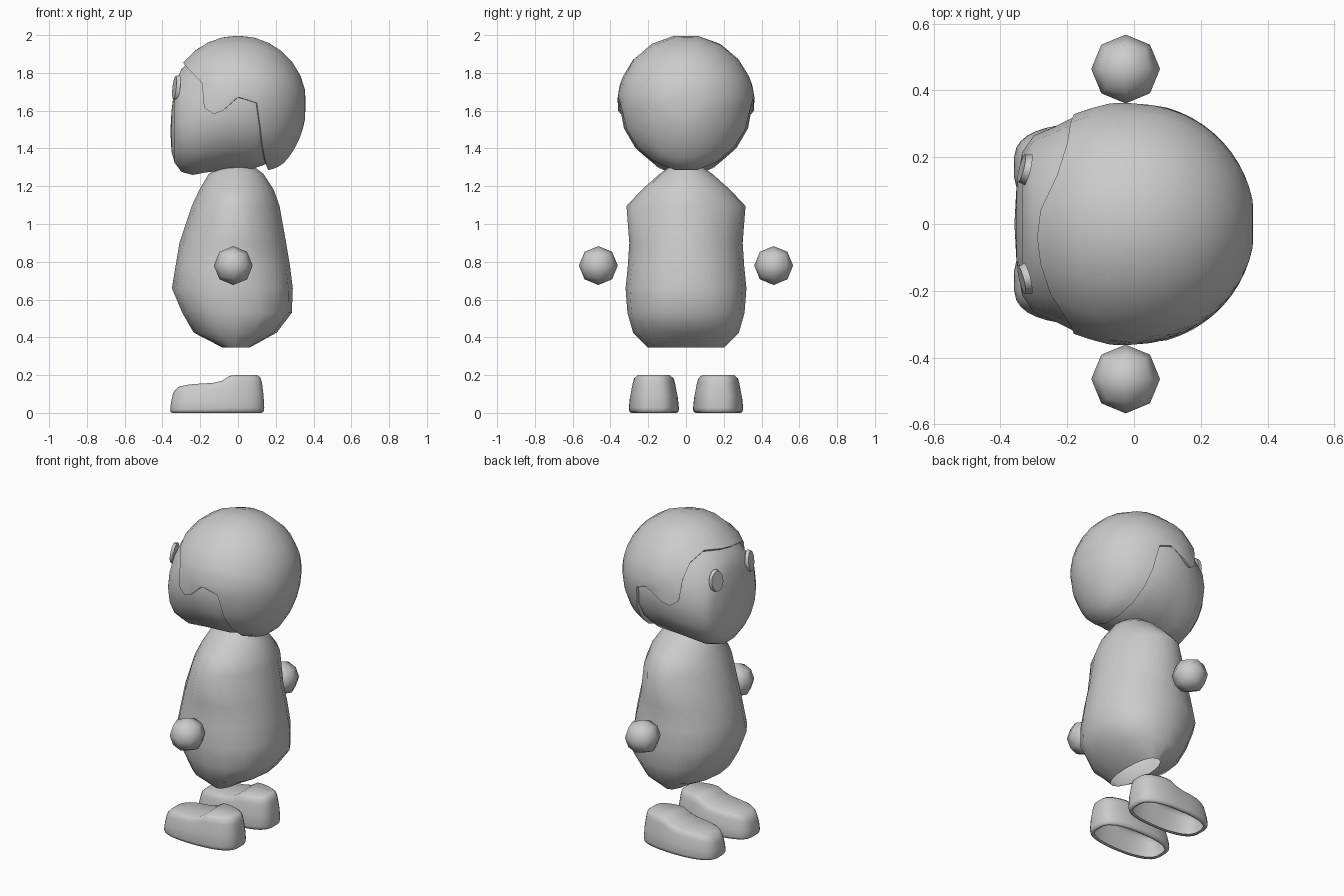
import bpy, bmesh, math
from mathutils import Vector, Matrix

cube = bpy.data.objects.get("Cube")
if cube:
    bpy.data.objects.remove(cube)

grey = bpy.data.materials.new("plain grey")
grey.use_nodes = True
grey.diffuse_color = (0.6, 0.6, 0.6, 1)
grey.node_tree.nodes["Principled BSDF"].inputs["Base Color"].default_value = (0.6, 0.6, 0.6, 1)


def finish(name, bm, angle=60):
    """Turn a bmesh into a smooth-shaded grey object."""
    bmesh.ops.recalc_face_normals(bm, faces=bm.faces)
    mesh = bpy.data.meshes.new(name)
    bm.to_mesh(mesh)
    bm.free()
    mesh.materials.append(grey)
    ob = bpy.data.objects.new(name, mesh)
    bpy.context.collection.objects.link(ob)
    bpy.ops.object.select_all(action='DESELECT')
    ob.select_set(True)
    bpy.context.view_layer.objects.active = ob
    bpy.ops.object.shade_smooth_by_angle(angle=math.radians(angle))


def loft(rings):
    """Skin a list of closed point rings; returns the bmesh and its vertex rings."""
    bm = bmesh.new()
    rows = [[bm.verts.new(p) for p in ring] for ring in rings]
    n = len(rows[0])
    for a, b in zip(rows, rows[1:]):
        for i in range(n):
            j = (i + 1) % n
            bm.faces.new((a[i], a[j], b[j], b[i]))
    return bm, rows


def cap(bm, row, tip):
    """Close a ring with a fan to a tip point."""
    v = bm.verts.new(tip)
    for i in range(len(row)):
        bm.faces.new((row[i], row[(i + 1) % len(row)], v))


def power(v, e):
    return math.copysign(abs(v) ** e, v)


# Head: rings along x, face towards -x (x, half width, top, bottom)
head = [(0.30, .16, 1.80, 1.46), (0.20, .275, 1.915, 1.33), (0.07, .345, 1.975, 1.285),
        (-0.07, .35, 1.97, 1.28), (-0.17, .325, 1.925, 1.268), (-0.24, .29, 1.875, 1.255),
        (-0.30, .265, 1.825, 1.272), (-0.335, .215, 1.74, 1.32), (-0.352, .11, 1.60, 1.38)]
rings = []
for x, w, top, bot in head:
    c, r = (top + bot) / 2, (top - bot) / 2
    ring = []
    for i in range(18):
        a = math.radians(10 + 20 * i)
        ring.append((x, w * math.sin(a), c + r * math.cos(a)))
    rings.append(ring)
bm, rows = loft(rings)
cap(bm, rows[0], (0.33, 0, 1.64))
cap(bm, rows[-1], (-0.358, 0, 1.49))
finish("head", bm)

# Hair: strands swept from the back pole to a hairline
# (angle from top at the pole, angle at the hairline, x of the hairline)
side_line = [(66, 70, -.19), (70, 94, -.18), (74, 100, -.13), (78, 96.5, -.08),
             (83, 85, 0), (92, 90, .10), (112, 114, .12), (130, 131, .13),
             (150, 150, .145), (170, 170, .16)]
front_right = [(10, 10, -.28), (30, 30, -.23), (50, 50, -.20)]
front_left = [(10, 10, -.29), (30, 30, -.28), (50, 50, -.25)]
hairline = front_right + side_line + [(-a, -b, x) for a, b, x in reversed(front_left + side_line)]
R, CZ, STEPS = 0.362, 1.64, 10


def hair_point(theta, phi, r):
    """Point on the skull: a sphere, wider in front and fuller at the nape."""
    x = r * math.cos(theta)
    s = r * math.sin(theta)
    wide = 1 + 0.05 * min(1, max(0, -x / 0.17))
    nape = 1 + 0.2 * min(1, max(0, (x - 0.06) / 0.18)) * max(0, -math.cos(phi))
    return (x, s * math.sin(phi) * wide, CZ + s * math.cos(phi) * nape)


rings = []
first = math.radians(11)
for k in range(STEPS + 1):
    u = k / STEPS
    ring = []
    for a, b, x in hairline:
        theta = first + (math.acos(x / R) - first) * u
        ring.append(hair_point(theta, math.radians(a + (b - a) * u ** 8), R))
    rings.append(ring)
# turned-in rim
rings.append([hair_point(math.acos(x / R), math.radians(b), R - .025) for a, b, x in hairline])
bm, rows = loft(rings)
cap(bm, rows[0], (0.357, 0, CZ))
finish("hair", bm, 50)

# Eyes: thin oval discs on the face
for side, s in (("left", -1), ("right", 1)):
    bm = bmesh.new()
    bmesh.ops.create_cone(bm, cap_ends=True, segments=14, radius1=1, radius2=0.9, depth=1)
    axis = Vector((-1, 0.25 * s, 0.12)).normalized()
    m = (Matrix.Translation((-0.327, 0.165 * s, 1.722))
         @ axis.to_track_quat('Z', 'Y').to_matrix().to_4x4()
         @ Matrix.Diagonal((0.048, 0.068, 0.02, 1)))
    bmesh.ops.transform(bm, matrix=m, verts=bm.verts)
    finish(side + "_eye", bm, 40)

# Body: open at the neck and below (z, front x, back x, half width, roundness)
body = [(1.30, -.11, .09, .09, 1), (1.265, -.155, .135, .14, 1), (1.18, -.205, .19, .235, 1.08),
        (1.095, -.245, .22, .315, 1.15), (0.90, -.31, .255, .30, 1.05), (0.78, -.33, .275, .308, .97),
        (0.66, -.35, .29, .32, .93), (0.53, -.295, .285, .31, .9), (0.425, -.235, .205, .28, .9),
        (0.345, -.08, .06, .20, .9)]
rings = []
for z, x0, x1, w, e in body:
    ring = []
    for i in range(16):
        a = math.tau * i / 16
        ring.append(((x0 + x1) / 2 + (x1 - x0) / 2 * power(math.cos(a), e),
                     w * power(math.sin(a), e), z))
    rings.append(ring)
bm, rows = loft(rings)
finish("body", bm)

# Hands: low-poly balls
for side, s in (("left", -1), ("right", 1)):
    bm = bmesh.new()
    bmesh.ops.create_cube(bm, size=2)
    bmesh.ops.subdivide_edges(bm, edges=bm.edges, cuts=1, use_grid_fill=True)
    for v in bm.verts:
        v.co = v.co.normalized() * 0.103 + Vector((-0.025, 0.464 * s, 0.78))
    finish(side + "_hand", bm, 80)


# Shoes: raised heel, low toe, open sole
def shoe_height(x):
    pts = [(-.36, .11), (-.31, .14), (-.25, .152), (-.11, .16), (-.085, .17), (-.06, .192),
           (-.03, .2), (.2, .2)]
    for (a, h), (b, k) in zip(pts, pts[1:]):
        if x <= b:
            return h + (k - h) * max(0, (x - a) / (b - a))


# (scale in x, scale in y, share of the height)
levels = [(.90, .80, .03), (.94, .88, 0), (.985, .97, .03), (1, 1, .13), (.985, .96, .45),
          (.95, .86, .80), (.92, .80, .93), (.85, .68, 1)]
N = 36
for side, s in (("left", -1), ("right", 1)):
    rings = []
    for sx, sy, f in levels:
        ring = []
        for i in range(N):
            a = math.tau * (i + .5) / N
            x = -0.11 + 0.25 * sx * power(math.cos(a), .88)
            y = 0.17 * s + 0.133 * sy * power(math.sin(a), .62)
            ring.append((x, y, f * shoe_height(x)))
        rings.append(ring)
    bm, rows = loft(rings)
    t = rows[-1]
    for i in range(N // 2 - 1):
        bm.faces.new((t[i], t[i + 1], t[N - 2 - i], t[N - 1 - i]))
    finish(side + "_shoe", bm)
